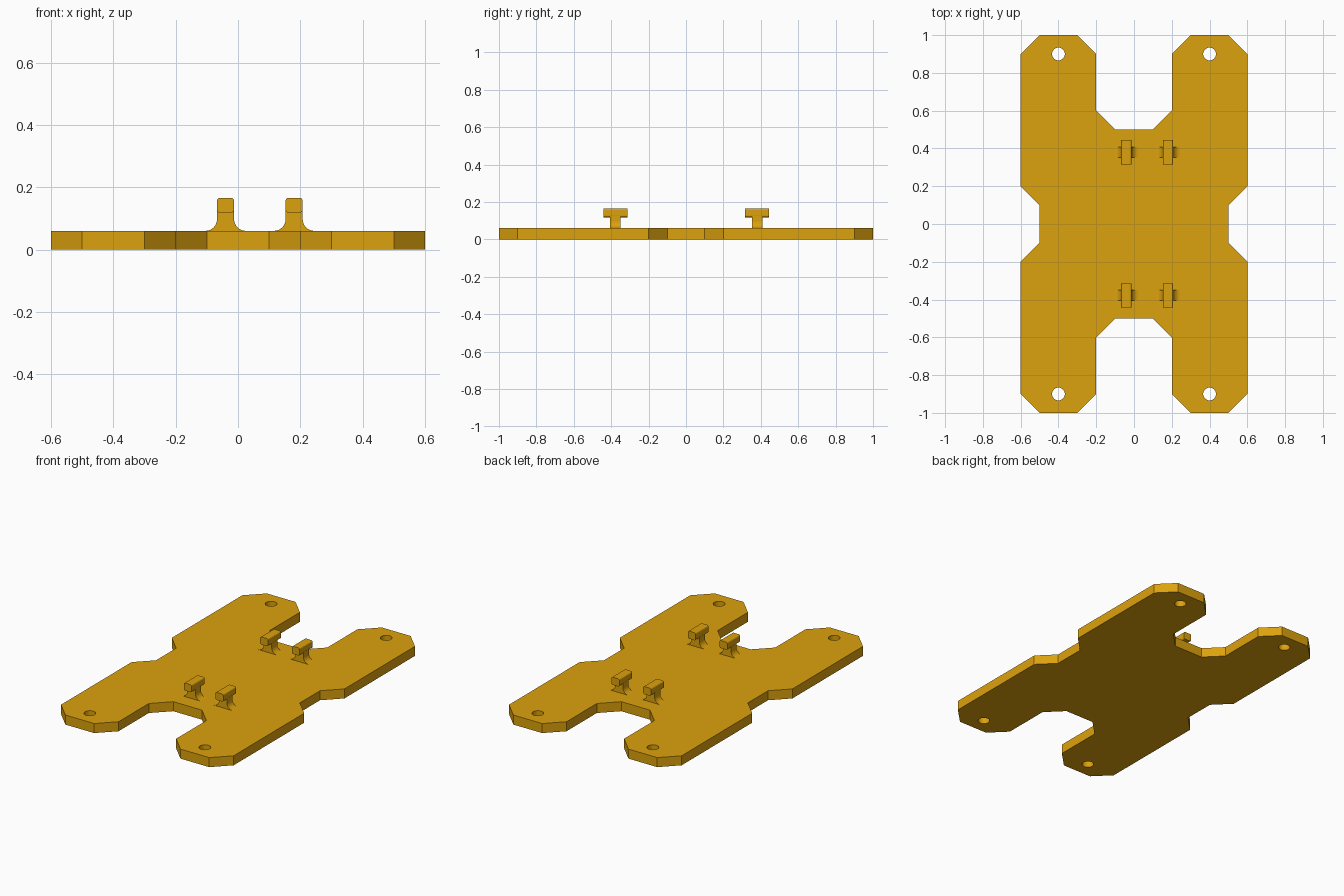
import bpy, bmesh, math
from mathutils import Vector

if "Cube" in bpy.data.objects:
    bpy.data.objects.remove(bpy.data.objects["Cube"])

mat = bpy.data.materials.new("amber")
mat.diffuse_color = (0.72, 0.36, 0.004, 1)
mat.use_nodes = True
mat.node_tree.nodes["Principled BSDF"].inputs["Base Color"].default_value = mat.diffuse_color


def prism(name, pts, offset):
    """Extrude a closed 3D profile along an offset vector."""
    bm = bmesh.new()
    face = bm.faces.new([bm.verts.new(p) for p in pts])
    ext = bmesh.ops.extrude_face_region(bm, geom=[face])["geom"]
    bmesh.ops.translate(bm, vec=Vector(offset),
                        verts=[v for v in ext if isinstance(v, bmesh.types.BMVert)])
    bmesh.ops.recalc_face_normals(bm, faces=bm.faces[:])
    mesh = bpy.data.meshes.new(name)
    bm.to_mesh(mesh)
    bm.free()
    mesh.materials.append(mat)
    obj = bpy.data.objects.new(name, mesh)
    bpy.context.collection.objects.link(obj)
    return obj


def arc(cx, cz, r, a0, a1, n):
    angles = [math.radians(a0 + (a1 - a0) * i / n) for i in range(n + 1)]
    return [(cx + r * math.cos(a), cz + r * math.sin(a)) for a in angles]


# Plate: one quadrant of the outline mirrored four ways
T = 0.06
quad = [(.5, .1), (.6, .2), (.6, .9), (.5, 1), (.3, 1), (.2, .9), (.2, .6), (.1, .5)]
half = quad + [(-x, y) for x, y in reversed(quad)]
outline = half + [(-x, -y) for x, y in half]
plate = prism("plate", [(x, y, 0) for x, y in outline], (0, 0, T))

# Corner screw holes
for sx in (-1, 1):
    for sy in (-1, 1):
        ring = arc(sx * 0.4, sy * 0.9, 0.034, 0, 360, 24)[:-1]
        cutter = prism("hole_cutter", [(x, y, -0.05) for x, y in ring], (0, 0, 0.2))
        cutter.hide_render = True
        cutter.hide_viewport = True
        mod = plate.modifiers.new("hole", 'BOOLEAN')
        mod.operation = 'DIFFERENCE'
        mod.solver = 'EXACT'
        mod.object = cutter

# Hooks: flared stem with a rounded T-shaped head
W, R = 0.0275, 0.037
right = arc(W + R, T + R, R, 270, 180, 8) + [(W, 0.125)]
stem = [(W + R, T - 0.005)] + right
stem += [(-x, z) for x, z in reversed(stem)]

r, z0, z1 = 0.01, 0.118, 0.166
head = []
for cx, cz, a in ((W - r, z0 + r, -90), (W - r, z1 - r, 0),
                  (-W + r, z1 - r, 90), (-W + r, z0 + r, 180)):
    head += arc(cx, cz, r, a, a + 90, 4)

for x0 in (-0.04, 0.18):
    for y0 in (-0.378, 0.38):
        for name, prof, hw in (("hook_stem", stem, 0.028), ("hook_head", head, 0.064)):
            prism(name, [(x0 + x, y0 - hw, z) for x, z in prof], (0, 2 * hw, 0))
